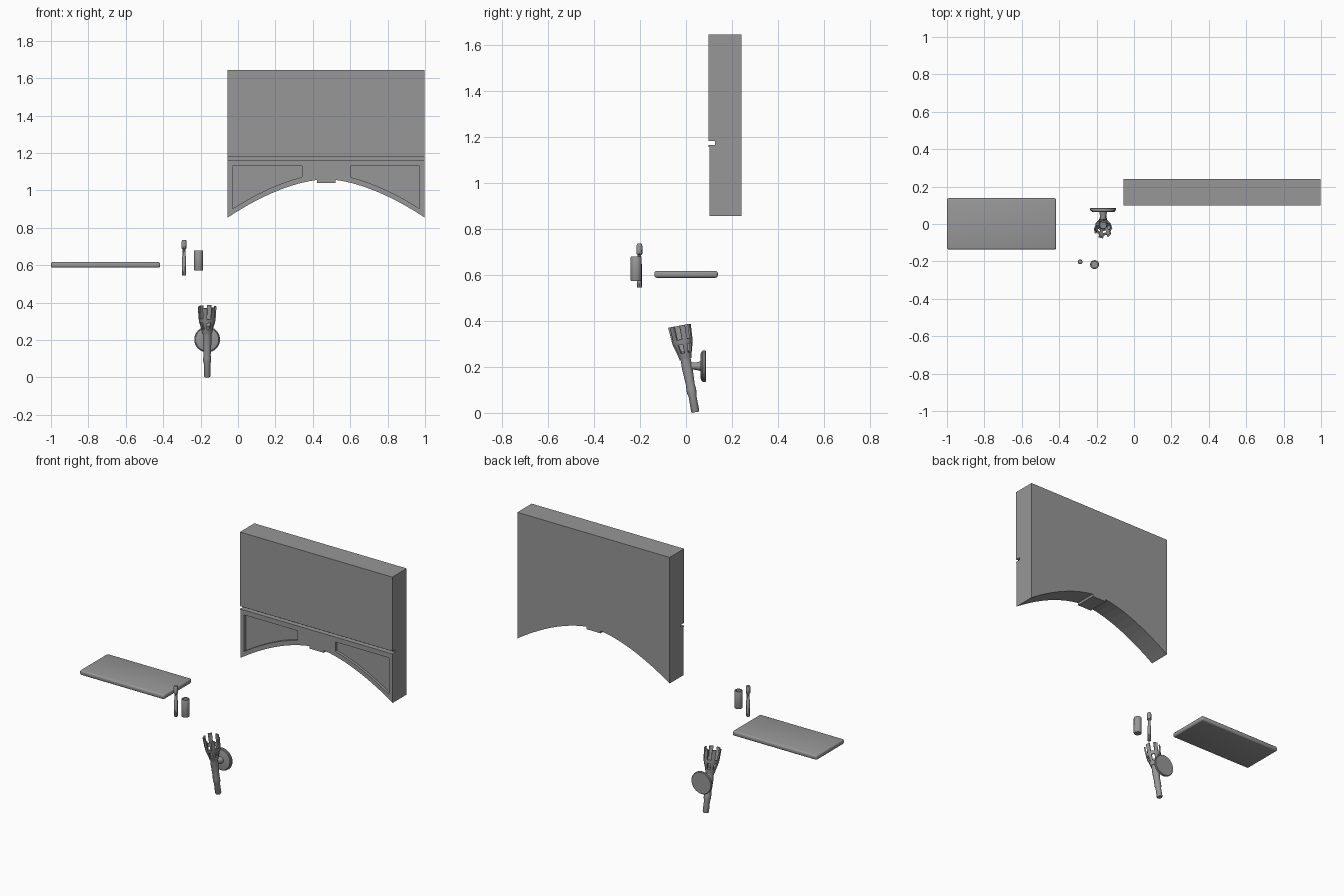
import bpy, bmesh, math
from mathutils import Vector

if "Cube" in bpy.data.objects:
    bpy.data.objects.remove(bpy.data.objects["Cube"])

GREY = (0.31, 0.31, 0.31, 1)
mat = bpy.data.materials.new("plain grey")
mat.use_nodes = True
mat.diffuse_color = GREY
mat.node_tree.nodes["Principled BSDF"].inputs["Base Color"].default_value = GREY


def finish(name, bm):
    bmesh.ops.recalc_face_normals(bm, faces=bm.faces)
    mesh = bpy.data.meshes.new(name)
    bm.to_mesh(mesh)
    bm.free()
    mesh.materials.append(mat)
    obj = bpy.data.objects.new(name, mesh)
    bpy.context.collection.objects.link(obj)
    return obj


def apply_modifiers(obj):
    bpy.ops.object.select_all(action='DESELECT')
    obj.select_set(True)
    bpy.context.view_layer.objects.active = obj
    for m in list(obj.modifiers):
        bpy.ops.object.modifier_apply(modifier=m.name)


def smooth(obj):
    apply_modifiers(obj)
    bpy.ops.object.shade_smooth_by_angle(angle=math.radians(35))


def prism(name, outline, y0, y1):
    """Outline in x, z pushed from y0 to y1."""
    bm = bmesh.new()
    face = bm.faces.new([bm.verts.new((x, y0, z)) for x, z in outline])
    ext = bmesh.ops.extrude_face_region(bm, geom=[face])
    moved = [g for g in ext["geom"] if isinstance(g, bmesh.types.BMVert)]
    bmesh.ops.translate(bm, verts=moved, vec=(0, y1 - y0, 0))
    return finish(name, bm)


def cut(obj, cutter):
    cutter.hide_render = True
    mod = obj.modifiers.new("cut", 'BOOLEAN')
    mod.operation, mod.solver, mod.object = 'DIFFERENCE', 'EXACT', cutter
    apply_modifiers(obj)
    bpy.data.objects.remove(cutter)


def lathe(name, profile, sides, gaps=(), closed=True):
    """Turn (radius, height) points about z; rows in gaps lose every other face."""
    bm = bmesh.new()
    rings = []
    for r, h in profile:
        angles = [2 * math.pi * i / sides for i in range(sides)]
        rings.append([bm.verts.new((r * math.cos(a), r * math.sin(a), h)) for a in angles])
    for row in range(len(rings) - 1):
        lo, hi = rings[row], rings[row + 1]
        for i in range(sides):
            if row in gaps and i % 2:
                continue
            j = (i + 1) % sides
            bm.faces.new((lo[i], lo[j], hi[j], hi[i]))
    if closed:
        bm.faces.new(rings[0])
        bm.faces.new(rings[-1])
    return finish(name, bm)


# Arched wall
LEFT, RIGHT, MID = -0.055, 0.998, 0.4715
HALF = RIGHT - MID
FRONT, BACK, TOP = 0.098, 0.24, 1.643


def arch(x):
    return 1.06 - 0.205 * abs((x - MID) / HALF) ** 1.7


def arch_points(x0, x1, n, lift=0):
    xs = [x0 + (x1 - x0) * i / n for i in range(n + 1)]
    return [(x, arch(x) + lift) for x in xs]


KEY = 0.05
outline = arch_points(LEFT, MID - KEY, 10)
outline += [(MID - KEY, 1.041), (MID + KEY, 1.041)]
outline += arch_points(MID + KEY, RIGHT, 10)
outline += [(RIGHT, TOP), (LEFT, TOP)]
wall = prism("arched_wall", outline, FRONT, BACK)


def box_outline(x0, x1, z0, z1):
    return [(x0, z0), (x1, z0), (x1, z1), (x0, z1)]


# Groove across the front, thin step under its lip, recessed spandrel panels
cut(wall, prism("groove", box_outline(-0.2, 1.2, 1.163, 1.18), 0.0, 0.127))
cut(wall, prism("step", box_outline(-0.2, 1.2, 0.7, 1.155), 0.0, FRONT + 0.004))
for side in (-1, 1):
    panel = arch_points(MID + side * 0.13, MID + side * 0.5, 8, 0.03)
    panel += [(MID + side * 0.5, 1.13), (MID + side * 0.13, 1.13)]
    cut(wall, prism("panel", panel, 0.0, FRONT + 0.02))

# Shelf board with rounded edges
board = prism("shelf_board", box_outline(-1.0, -0.416, 0.587, 0.617), -0.137, 0.138)
bevel = board.modifiers.new("round", 'BEVEL')
bevel.width, bevel.segments = 0.01, 3
smooth(board)

# Hinge pin, with a slimmer flat-cut upper half
pin = lathe("hinge_pin", [(0.011, 0), (0.011, 0.1), (0.008, 0.105), (0.008, 0.14),
                          (0.013, 0.145), (0.013, 0.182), (0.01, 0.19)], 10)
pin.location = (-0.288, -0.202, 0.545)
smooth(pin)

# Open sleeve
sleeve = lathe("sleeve", [(0.016, 0.03), (0.016, 0.108), (0.022, 0.108), (0.024, 0.104),
                          (0.024, 0.004), (0.022, 0)], 16)
sleeve.location = (-0.211, -0.217, 0.572)
smooth(sleeve)

# Wall torch: tilted handle and cage
TILT = math.radians(10.5)
FOOT = Vector((-0.165, 0.041, 0.003))
handle = lathe("torch_handle", [(0.015, 0), (0.018, 0.006), (0.017, 0.07), (0.021, 0.085),
                                (0.021, 0.105), (0.019, 0.12), (0.023, 0.19), (0.022, 0.23),
                                (0.024, 0.25), (0.018, 0.27)], 12)
cage = lathe("torch_cage", [(0.022, 0.235), (0.028, 0.262), (0.039, 0.3), (0.042, 0.322),
                            (0.046, 0.382)], 12, gaps=(1, 3), closed=False)
solid = cage.modifiers.new("thick", 'SOLIDIFY')
solid.thickness, solid.offset = 0.008, 0
for part in (handle, cage):
    part.location = FOOT
    part.rotation_euler.x = TILT
    smooth(part)

# Bracket arm and round wall plate, both turned to face along y
arm = lathe("torch_arm", [(0.014, 0), (0.016, 0.035), (0.022, 0.06)], 12)
plate = lathe("wall_plate", [(0.05, 0), (0.062, 0.003), (0.064, 0.008), (0.069, 0.01),
                             (0.069, 0.02), (0.066, 0.023)], 32)
for part, y in ((arm, 0.008), (plate, 0.063)):
    part.location = (-0.165, y, 0.203)
    part.rotation_euler.x = -math.pi / 2
    smooth(part)
